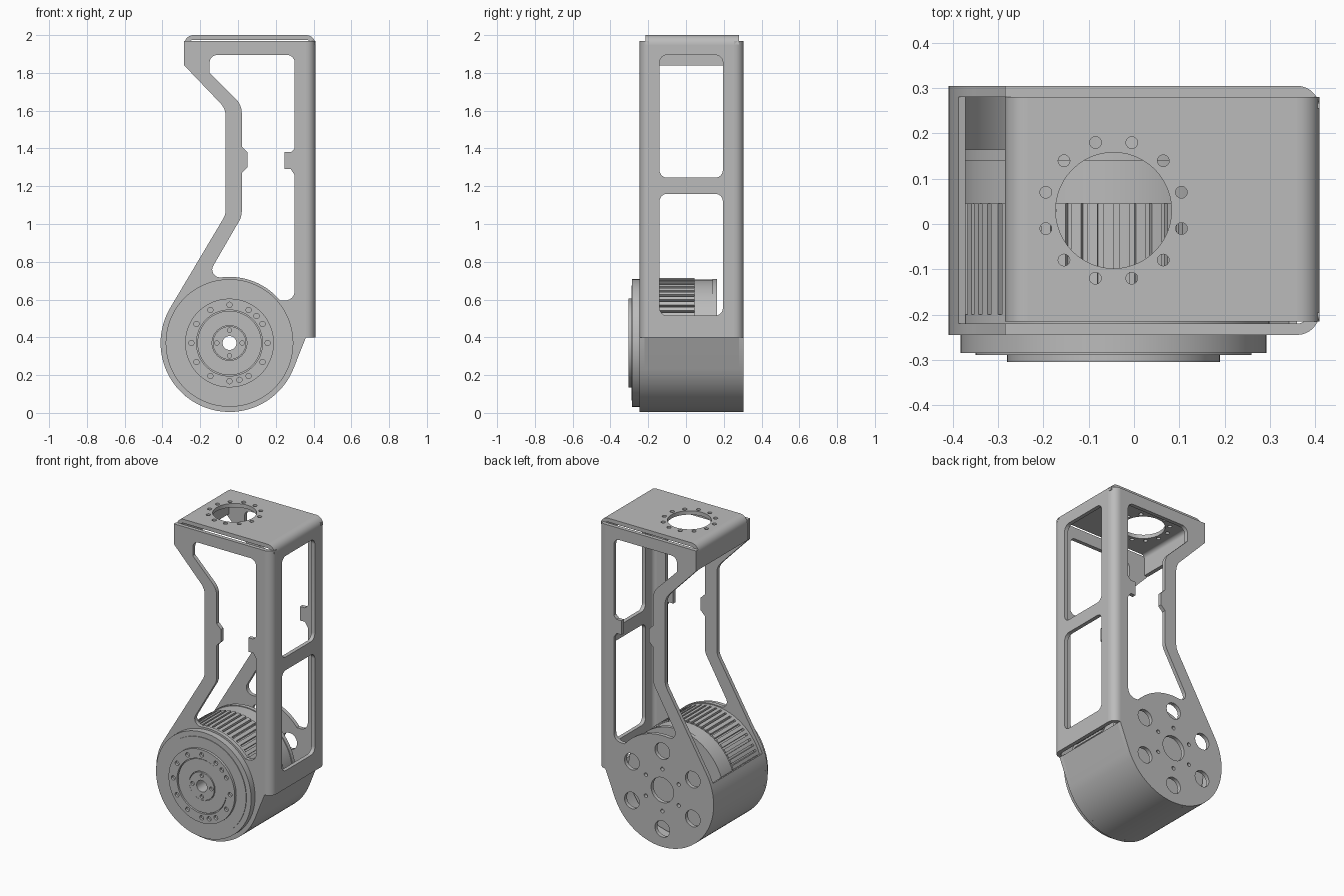
import bpy
import bmesh
from math import cos, sin, radians, tan
from mathutils import Matrix, Vector

default_cube = bpy.data.objects.get("Cube")
if default_cube:
    bpy.data.objects.remove(default_cube, do_unlink=True)

metal = bpy.data.materials.new("grey metal")
metal.use_nodes = True
grey = (0.5, 0.5, 0.5, 1)
metal.diffuse_color = grey
metal.node_tree.nodes["Principled BSDF"].inputs["Base Color"].default_value = grey

# Columns of each matrix send the drawing plane and its normal to world axes
AXES = {
    "X": Matrix(((0, 0, 1), (1, 0, 0), (0, 1, 0))),
    "Y": Matrix(((1, 0, 0), (0, 0, -1), (0, 1, 0))),
    "Z": Matrix.Identity(3),
}
parts = []


def arc(center, radius, start, end, steps=24):
    """Points along an arc, angles in degrees."""
    angles = [radians(start + (end - start) * i / steps) for i in range(steps + 1)]
    return [(center[0] + radius * cos(a), center[1] + radius * sin(a)) for a in angles]


def circle(center, radius, steps=32):
    return arc(center, radius, 0, 360, steps)[:-1]


def hole_ring(center, ring_radius, hole_radius, angles):
    return [circle(arc(center, ring_radius, a, a, 1)[0], hole_radius, 16) for a in angles]


def rounded(points, steps=6):
    """Polygon whose corners carry an optional third value, the fillet radius."""
    result = []
    for i, point in enumerate(points):
        corner = Vector(point[:2])
        if len(point) < 3:
            result.append(tuple(corner))
            continue
        before = (Vector(points[i - 1][:2]) - corner).normalized()
        after = (Vector(points[(i + 1) % len(points)][:2]) - corner).normalized()
        reach = point[2] / tan(before.angle(after) / 2)
        middle = corner + (before + after).normalized() * (reach**2 + point[2]**2) ** 0.5
        first = corner + before * reach - middle
        last = corner + after * reach - middle
        for k in range(steps + 1):
            t = k / steps
            direction = first.lerp(last, t).normalized()
            result.append(tuple(middle + direction * point[2]))
    return result


def window(left, right, bottom, top, radius):
    return rounded([(left, bottom, radius), (right, bottom, radius),
                    (right, top, radius), (left, top, radius)])


def box_loop(left, right, bottom, top):
    return [(left, bottom), (right, bottom), (right, top), (left, top)]


def panel(name, loops, axis, low, high):
    """Extrude an outline with holes between two positions along an axis."""
    curve = bpy.data.curves.new(name, "CURVE")
    curve.dimensions = "2D"
    curve.fill_mode = "BOTH"
    curve.extrude = (high - low) / 2
    for loop in loops:
        spline = curve.splines.new("POLY")
        spline.points.add(len(loop) - 1)
        for target, point in zip(spline.points, loop):
            target.co = (point[0], point[1], 0, 1)
        spline.use_cyclic_u = True
    helper = bpy.data.objects.new(name + " outline", curve)
    bpy.context.scene.collection.objects.link(helper)
    bpy.context.view_layer.update()
    evaluated = helper.evaluated_get(bpy.context.evaluated_depsgraph_get())
    mesh = bpy.data.meshes.new_from_object(evaluated)
    bpy.data.objects.remove(helper, do_unlink=True)
    mesh.transform(AXES[axis].to_4x4())
    shift = Vector((0, 0, 0))
    shift["XYZ".index(axis)] = (low + high) / 2
    mesh.transform(Matrix.Translation(shift))
    bm = bmesh.new()
    bm.from_mesh(mesh)
    bmesh.ops.remove_doubles(bm, verts=bm.verts, dist=0.0001)
    bmesh.ops.recalc_face_normals(bm, faces=bm.faces)
    bm.to_mesh(mesh)
    bm.free()
    mesh.materials.clear()
    mesh.materials.append(metal)
    obj = bpy.data.objects.new(name, mesh)
    bpy.context.scene.collection.objects.link(obj)
    parts.append(obj)
    return obj


hub = (-0.045, 0.37)
bore = circle(hub, 0.037)
sixths = range(30, 390, 60)
twelfths = list(range(0, 360, 30))

# Side plates: one outline with a large cut-out, used front and back
outline = rounded(
    [(-0.285, 1.97), (0.36, 1.97), (0.36, 0.4)]
    + arc(hub, 0.365, -22, -211, 48)
    + [(-0.065, 1.05, 0.1), (-0.065, 1.61, 0.1), (-0.285, 1.84)])
cutout = rounded(
    [(-0.15, 1.895, 0.04), (0.3, 1.895, 0.04),
     (0.3, 1.4), (0.28, 1.38), (0.245, 1.38), (0.245, 1.29), (0.28, 1.29), (0.3, 1.26),
     (0.3, 0.595, 0.05)]
    + arc(hub, 0.35, 40, 97)
    + [(-0.165, 0.72, 0.04), (0.02, 1.04, 0.1),
       (0.02, 1.27), (0.05, 1.3), (0.05, 1.38), (0.02, 1.41),
       (0.02, 1.63, 0.1), (-0.15, 1.8)])
panel("front_plate", [outline, cutout, bore], "Y", -0.245, -0.22)
back_holes = hole_ring(hub, 0.25, 0.053, sixths) + hole_ring(hub, 0.135, 0.012, sixths)
panel("back_plate", [outline, cutout, circle(hub, 0.08)] + back_holes, "Y", 0.28, 0.305)

# Side wall with two windows, and its rounded upright corners
panel("side_wall", [box_loop(-0.195, 0.255, 0.4, 1.95),
                    window(-0.14, 0.195, 0.515, 1.16, 0.04),
                    window(-0.14, 0.195, 1.245, 1.895, 0.04)], "X", 0.385, 0.41)


def corner_strip(name, center, start, axis, low, high):
    loop = arc(center, 0.05, start, start + 90, 8) + arc(center, 0.025, start + 90, start, 8)
    panel(name, [loop], axis, low, high)


corner_strip("front_corner", (0.36, -0.195), -90, "Z", 0.4, 1.97)
corner_strip("back_corner", (0.36, 0.255), 0, "Z", 0.4, 1.97)

# Lid with bolt circle, bent edges and a short flange
mount = (-0.045, 0.03)
panel("lid", [box_loop(-0.235, 0.36, -0.215, 0.28), circle(mount, 0.128, 48)]
      + hole_ring(mount, 0.155, 0.013, [a + 15 for a in twelfths]), "Z", 1.975, 2.0)
corner_strip("lid_wall_bend", (0.36, 1.95), 0, "Y", -0.215, 0.28)
corner_strip("lid_flange_bend", (-0.235, 1.95), 90, "Y", -0.215, 0.28)
panel("lid_flange", [box_loop(-0.215, 0.28, 1.84, 1.95)], "X", -0.285, -0.26)

# Curved shell under the motor
shell = [(0.36, 0.4)] + arc(hub, 0.365, -22, -200, 48) + arc(hub, 0.348, -200, -22, 48)
panel("motor_shell", [shell + [(0.342, 0.4)]], "Y", -0.22, 0.28)

# Motor body: slotted barrel, plain barrel and rear cap
fins = []
for i in range(60):
    fins += arc(hub, 0.344, i * 6, i * 6 + 3.8, 3) + arc(hub, 0.325, i * 6 + 3.8, i * 6 + 6, 1)
panel("motor_fins", [fins, bore], "Y", -0.2, 0.045)


def disc(name, radius, low, high, holes):
    panel(name, [circle(hub, radius, 72)] + holes, "Y", low, high)


disc("motor_collar", 0.344, -0.22, -0.2, [bore])
disc("motor_barrel", 0.335, 0.045, 0.14, [bore])
disc("motor_rear_cap", 0.34, 0.14, 0.165, [bore])

# Output face: stepped discs with bolt holes
disc("output_flange", 0.338, -0.285, -0.245, [bore])
disc("flange_step", 0.305, -0.289, -0.285, [bore])
bolts = hole_ring(hub, 0.202, 0.014, twelfths + [45, 285])
disc("bolt_ring", 0.235, -0.305, -0.289, [circle(hub, 0.175, 64)] + bolts)
disc("output_face", 0.17, -0.299, -0.289, [circle(hub, 0.092, 48)])
disc("output_hub", 0.088, -0.303, -0.289,
     [bore] + hole_ring(hub, 0.067, 0.012, range(0, 360, 90)))

# Smooth the curved sides and keep the edges sharp
bpy.ops.object.select_all(action="DESELECT")
for obj in parts:
    obj.select_set(True)
bpy.context.view_layer.objects.active = parts[0]
bpy.ops.object.shade_smooth_by_angle(angle=radians(30))
